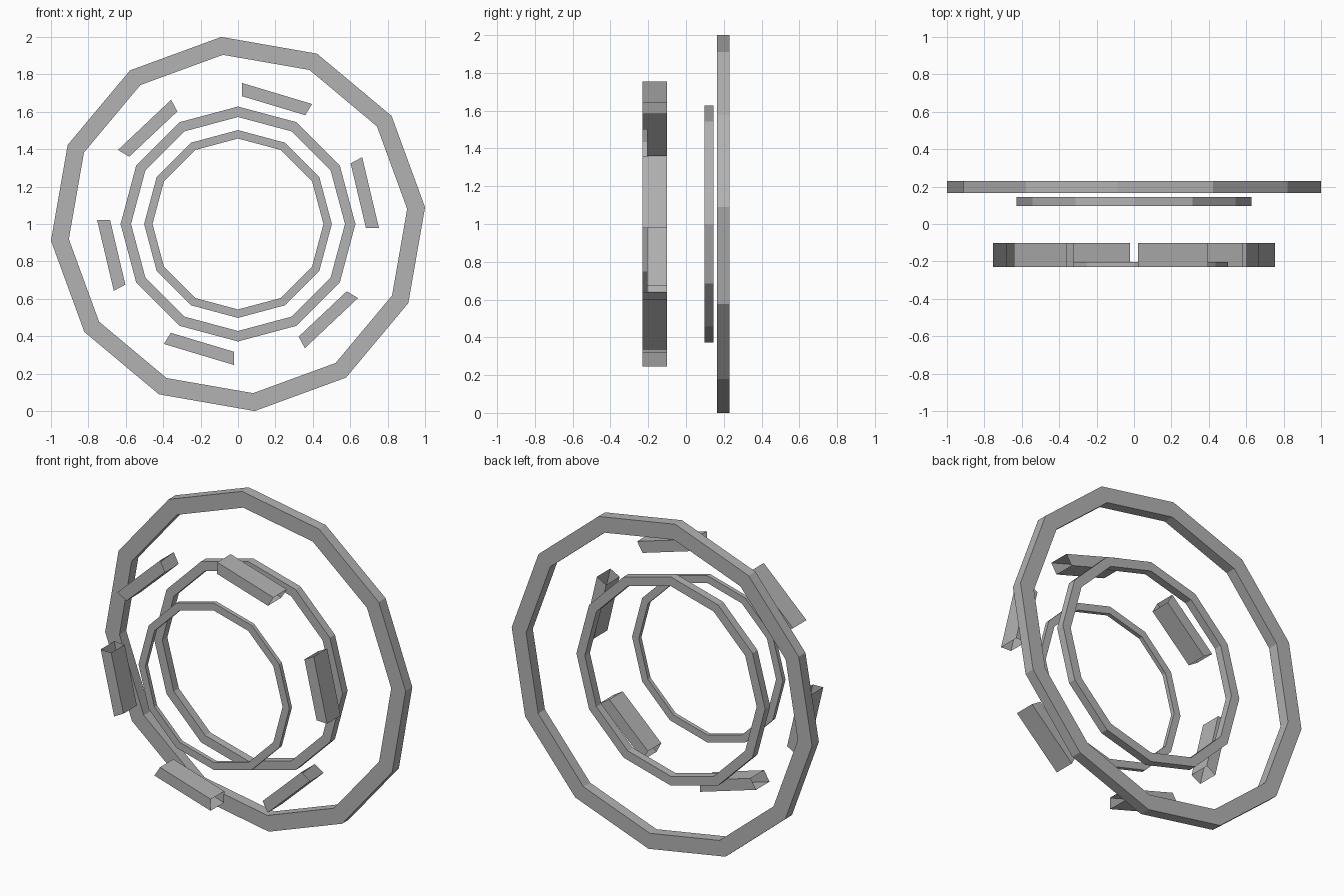
import bpy, bmesh, math

cube = bpy.data.objects.get("Cube")
if cube:
    bpy.data.objects.remove(cube, do_unlink=True)

grey = bpy.data.materials.new("mid grey")
grey.use_nodes = True
colour = (0.45, 0.45, 0.45, 1.0)
grey.diffuse_color = colour
grey.node_tree.nodes["Principled BSDF"].inputs["Base Color"].default_value = colour

CENTRE_Z = 1.0


def band(name, r_in, r_out, y_front, y_back, start, step, segments, closed):
    """Sweep a rectangular section around the y axis; open arcs keep open ends."""
    bm = bmesh.new()
    section = [(r_out, y_front), (r_out, y_back), (r_in, y_back), (r_in, y_front)]
    loops = []
    for i in range(segments if closed else segments + 1):
        a = math.radians(start + i * step)
        loops.append([bm.verts.new((r * math.cos(a), y, CENTRE_Z + r * math.sin(a)))
                      for r, y in section])
    for i in range(segments):
        a, b = loops[i], loops[(i + 1) % len(loops)]
        for j in range(4):
            k = (j + 1) % 4
            bm.faces.new((a[j], a[k], b[k], b[j]))
    bm.normal_update()
    # Make the outer wall face away from the centre
    wall = bm.faces[:][0]
    c = wall.calc_center_median()
    if wall.normal.x * c.x + wall.normal.z * (c.z - CENTRE_Z) < 0:
        bmesh.ops.reverse_faces(bm, faces=bm.faces[:])
    mesh = bpy.data.meshes.new(name)
    bm.to_mesh(mesh)
    bm.free()
    mesh.materials.append(grey)
    obj = bpy.data.objects.new(name, mesh)
    bpy.context.collection.objects.link(obj)
    return obj


# Three twelve-sided rings, back to front
band("outer_ring", 0.908, 1.004, 0.165, 0.229, 5.1, 30, 12, True)
band("middle_ring", 0.572, 0.628, 0.097, 0.145, 0, 30, 12, True)
band("inner_ring", 0.457, 0.502, -0.229, -0.204, 0, 30, 12, True)

# Six hollow blocks spaced around the front
for n in range(6):
    band(f"block_{n + 1}", 0.684, 0.754, -0.229, -0.101, -1.7 + 60 * n, 30, 1, False)
